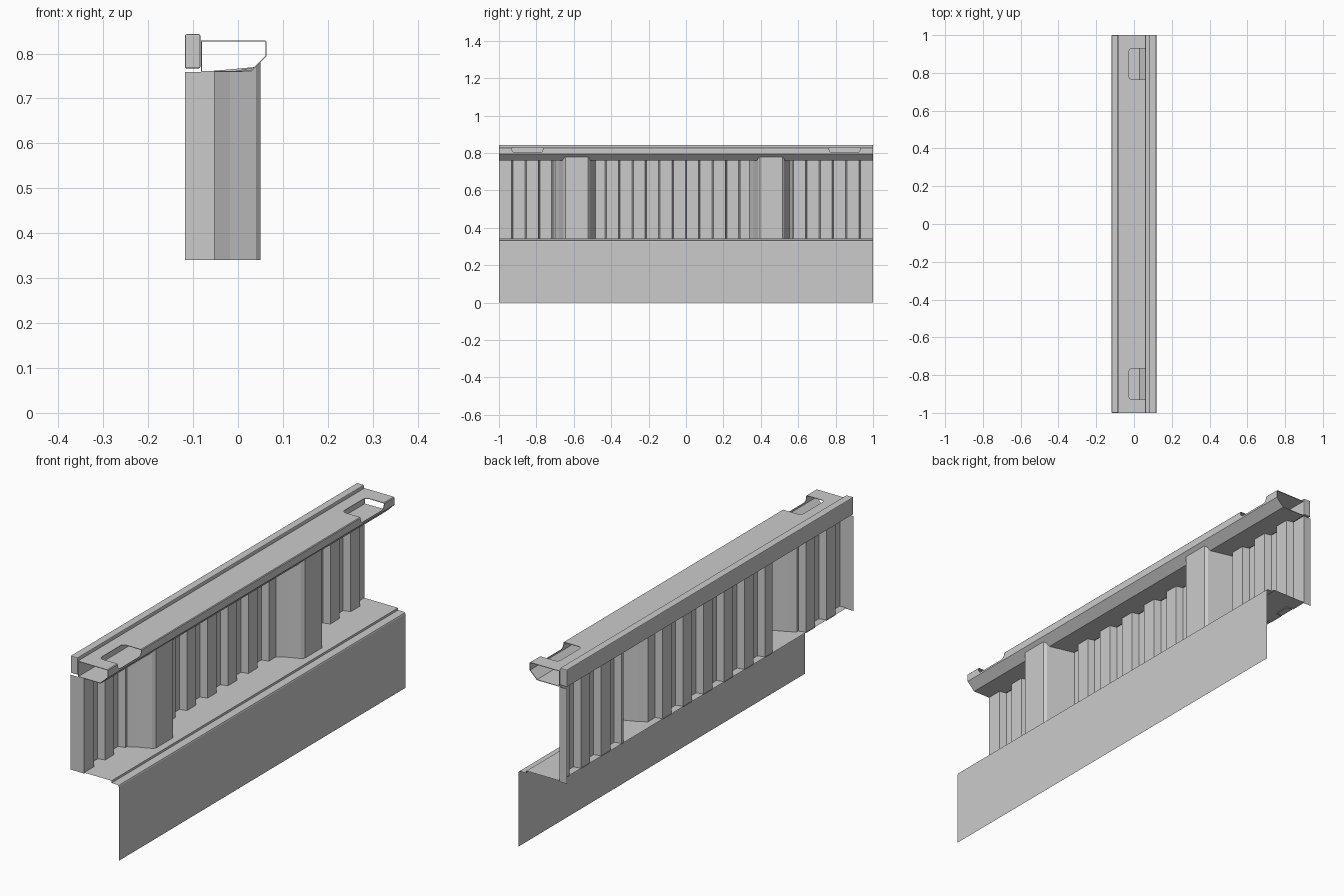
import bpy, bmesh

if "Cube" in bpy.data.objects:
    bpy.data.objects.remove(bpy.data.objects["Cube"])


def make_object(name, bm):
    mesh = bpy.data.meshes.new(name)
    bm.to_mesh(mesh)
    bm.free()
    obj = bpy.data.objects.new(name, mesh)
    bpy.context.collection.objects.link(obj)
    return obj


def strip(name, lower, upper, closed=False):
    """Sheet joining two matching rows of points."""
    bm = bmesh.new()
    a = [bm.verts.new(p) for p in lower]
    b = [bm.verts.new(p) for p in upper]
    for i in range(len(a) if closed else len(a) - 1):
        j = (i + 1) % len(a)
        bm.faces.new((a[i], a[j], b[j], b[i]))
    bmesh.ops.recalc_face_normals(bm, faces=bm.faces)
    return make_object(name, bm)


def along_y(name, profile, closed=False):
    return strip(name, [(x, -1, z) for x, z in profile],
                 [(x, 1, z) for x, z in profile], closed)


def box(name, x, y, z, radius, segments):
    bm = bmesh.new()
    bmesh.ops.create_cube(bm, size=1)
    for v in bm.verts:
        v.co = [lo + (c + 0.5) * (hi - lo) for c, (lo, hi) in zip(v.co, (x, y, z))]
    bmesh.ops.bevel(bm, geom=bm.edges[:], offset=radius, segments=segments,
                    profile=0.5, affect='EDGES')
    return make_object(name, bm)


# Outer skirt with its stepped shelf
along_y("skirt_and_shelf", [(0.118, 0), (0.118, 0.327), (0.116, 0.332), (0.111, 0.334),
                            (0.082, 0.334), (0.081, 0.343), (0.078, 0.344), (-0.085, 0.344)])

# Corrugated wall with two stake pockets and end flanges, as a plan outline (x, y)
BASE, CREST, STEP = -0.083, -0.052, 2 / 28
pocket = [(CREST, -0.70), (-0.018, -0.68), (0.04, -0.656), (0.05, -0.645),
          (0.05, -0.525), (0.04, -0.515), (BASE, -0.485)]
pockets = [[(x, y + shift) for x, y in pocket] for shift in (0, 1.04)]
plan = [(-0.118, -1), (CREST, -1), (BASE, 1), (-0.118, 1)]
wall = plan[:2]
for k in range(1, 28):
    y = -1 + k * STEP
    for p in pockets:
        if p[0][1] < y < p[-1][1]:
            if wall[-1][1] < p[0][1]:
                wall += p
            break
    else:
        before, after = (CREST, BASE) if k % 2 else (BASE, CREST)
        wall += [(before, y - 0.004), (after, y + 0.004)]
wall += plan[2:]
strip("corrugated_wall", [(x, y, 0.34) for x, y in wall],
      [(x, y, 0.759 + max(0, x - 0.029)) for x, y in wall])

# Hollow top rail with a chamfered outer underside
rail = along_y("top_rail", [(-0.082, 0.759), (-0.082, 0.829), (0.061, 0.829), (0.064, 0.826),
                            (0.064, 0.794), (0.029, 0.759)], closed=True)
shell = rail.modifiers.new("shell", 'SOLIDIFY')
shell.thickness = 0.003
shell.offset = -1

# Slots through the rail's top and outer side near both ends
for side in (-1, 1):
    ys = sorted((side * 0.765, side * 0.93))
    cutter = box("slot_cutter", (-0.027, 0.11), ys, (0.802, 0.87), 0.018, 4)
    cutter.hide_render = True
    cut = rail.modifiers.new("slot", 'BOOLEAN')
    cut.operation = 'DIFFERENCE'
    cut.solver = 'EXACT'
    cut.object = cutter

bpy.context.view_layer.objects.active = rail
for m in list(rail.modifiers):
    bpy.ops.object.modifier_apply(modifier=m.name)
for o in [o for o in bpy.data.objects if o.name.startswith("slot_cutter")]:
    bpy.data.objects.remove(o)

# Inner lip bar beside the rail
box("inner_lip", (-0.118, -0.084), (-1, 1), (0.767, 0.843), 0.003, 2)
